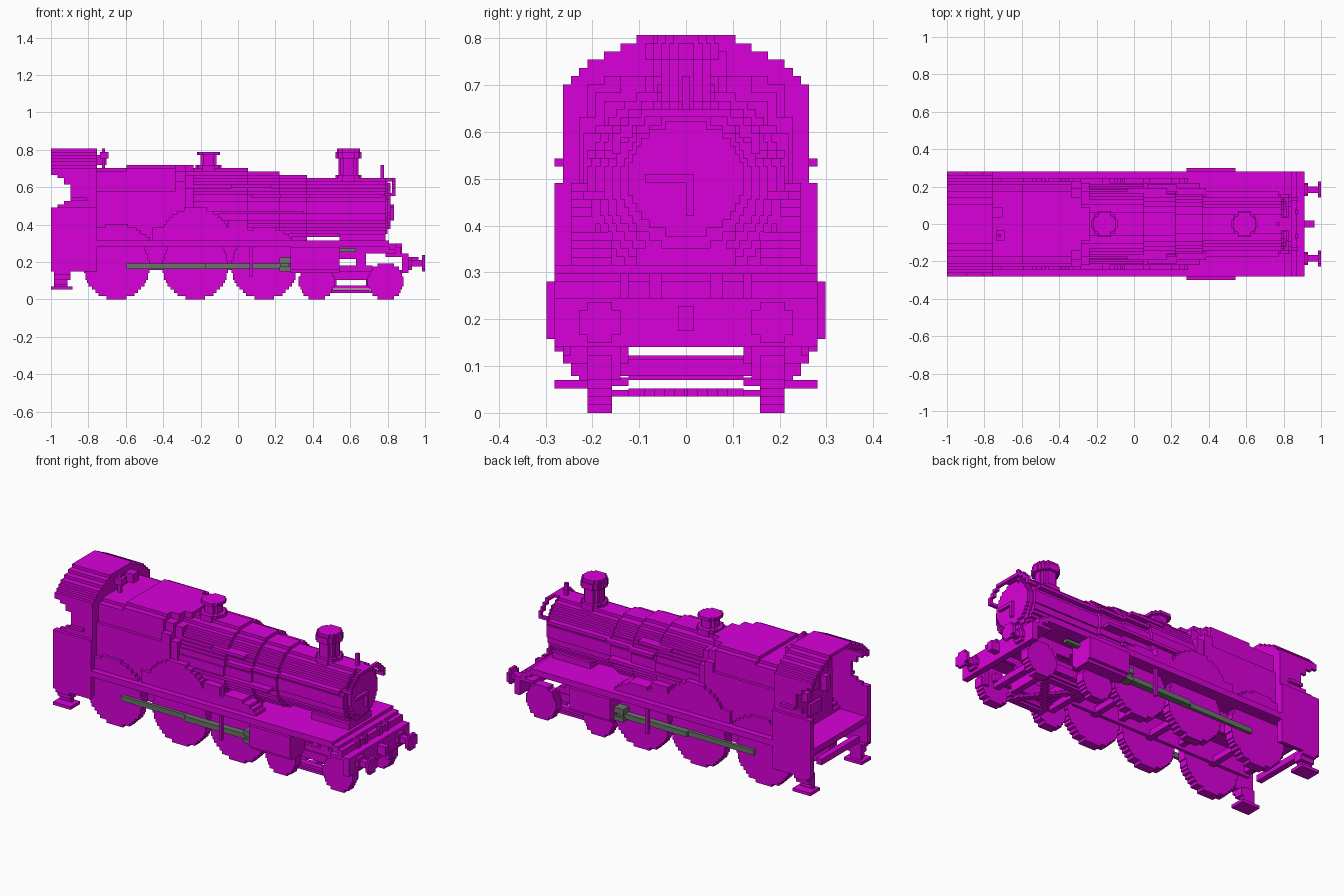
import bpy, bmesh, math
from mathutils import Vector

cube = bpy.data.objects.get("Cube")
if cube:
    bpy.data.objects.remove(cube, do_unlink=True)

V = 2 / 114  # one block of the stepped style; all sizes below are in blocks


def material(name, rgb):
    m = bpy.data.materials.new(name)
    m.use_nodes = True
    m.diffuse_color = (*rgb, 1)
    m.node_tree.nodes["Principled BSDF"].inputs["Base Color"].default_value = (*rgb, 1)
    return m


MAGENTA = material("magenta", (0.70, 0.0, 0.70))
GREY = material("steel_grey", (0.14, 0.18, 0.14))


def finish(bm, name, mat):
    bmesh.ops.recalc_face_normals(bm, faces=bm.faces)
    me = bpy.data.meshes.new(name)
    bm.to_mesh(me)
    bm.free()
    me.materials.append(mat)
    ob = bpy.data.objects.new(name, me)
    bpy.context.collection.objects.link(ob)


def boxes(name, items, mat=MAGENTA, mirror=False):
    """Boxes given as (x0, x1, y0, y1, z0, z1), optionally on both sides."""
    bm = bmesh.new()
    if mirror:
        items = items + [(a, b, -d, -c, e, f) for a, b, c, d, e, f in items]
    for x0, x1, y0, y1, z0, z1 in items:
        vs = bmesh.ops.create_cube(bm, size=1)["verts"]
        for v in vs:
            v.co = Vector((x0 + (v.co.x + .5) * (x1 - x0), y0 + (v.co.y + .5) * (y1 - y0),
                           z0 + (v.co.z + .5) * (z1 - z0))) * V
    finish(bm, name, mat)


def stepped(name, axis, a, b, rows, mat=MAGENTA):
    """Extrude a stepped outline, rows of (h0, h1, lo, hi), from a to b along an axis."""
    up = [p for h0, h1, lo, hi in rows for p in ((hi, h0), (hi, h1))]
    down = [p for h0, h1, lo, hi in reversed(rows) for p in ((lo, h1), (lo, h0))]
    pts = []
    for p in up + down:
        if not pts or p != pts[-1]:
            pts.append(p)
    place = {"x": lambda u, h, t: (t, u, h), "y": lambda u, h, t: (u, t, h),
             "z": lambda u, h, t: (u, h, t)}[axis]
    bm = bmesh.new()
    face = bm.faces.new([bm.verts.new(Vector(place(u, h, a)) * V) for u, h in pts])
    out = bmesh.ops.extrude_face_region(bm, geom=[face])["geom"]
    shift = Vector(place(0, 0, b - a)) * V
    bmesh.ops.translate(bm, vec=shift, verts=[g for g in out if isinstance(g, bmesh.types.BMVert)])
    finish(bm, name, mat)


def disc(cu, ch, r, base=None):
    """Rows of a stepped circle, optionally cut off below base."""
    rows = []
    for k in range(int(2 * r)):
        h = -r + k
        w = round(math.sqrt(max(r * r - (h + .5) ** 2, 0)) * 2) / 2
        if base is not None and ch + h < base:
            continue
        if rows and rows[-1][3] == cu + w:
            rows[-1] = (rows[-1][0], ch + h + 1, cu - w, cu + w)
        else:
            rows.append((ch + h, ch + h + 1, cu - w, cu + w))
    return rows


def both(name, a, b, rows, mat=MAGENTA):
    for side, s in (("left", 1), ("right", -1)):
        stepped(f"{side}_{name}", "y", s * a, s * b, rows, mat)


# Boiler: tapering rings, smokebox and door
for i, (x0, x1, r) in enumerate([(-16, 3, 12), (3, 12.6, 11), (12.6, 21, 10), (21, 45, 9)]):
    stepped(f"boiler_ring_{i + 1}", "x", x0, x1, disc(0, 28, r))
stepped("smokebox_front_ring", "x", 45, 45.5, disc(0, 28, 8))
stepped("smokebox_door", "x", 45.5, 46.5, disc(0, 28.5, 7))
boxes("door_handles", [(46.5, 47.5, -5, 1, 28, 29), (46.5, 47.5, 0, 1, 24, 28)])
boxes("smokebox_visor", [(44, 48, -2, 2, 36, 37), (43.5, 44.5, -.5, .5, 37, 41)])
boxes("smokebox_arch_rail", [(47, 48, 0, 5.5, 36, 37), (47, 48, 5, 7, 35, 36), (47, 48, 6.5, 8, 33.5, 35),
                             (47, 48, 8, 9, 31.5, 34), (44.5, 48, 8, 9, 31.5, 32.5)], mirror=True)
boxes("smokebox_saddle", [(31, 45, -6, 6, 17, 20)])

# Square-shouldered firebox, lower towards the cab and narrowing at the front
stepped("firebox_rear", "x", -43, -34, [(17, 33, -13, 13), (33, 39, -12, 12), (39, 40, -10, 10)])
stepped("firebox", "x", -34, -19, [(17, 33, -13, 13), (33, 40, -12, 12), (40, 41, -10, 10)])
stepped("firebox_front", "x", -19, -16, [(17, 36, -13, 13), (36, 39, -11, 11), (39, 41, -8, 8)])
stepped("firebox_shoulder", "x", -16, -13.5, [(17, 34, -12.5, 12.5), (34, 38, -10, 10), (38, 41, -5, 5)])

# Chimney and safety valve
for i, (z0, z1, r) in enumerate([(36, 38, 4), (38, 43, 3), (43, 45, 4), (45, 46, 3.5)]):
    stepped(f"chimney_{i + 1}", "z", z0, z1, disc(33.7, 0, r))
for i, (z0, z1, r) in enumerate([(39, 41, 4), (41, 44, 2.5), (44, 45, 3.5)]):
    stepped(f"safety_valve_{i + 1}", "z", z0, z1, disc(-9, 0, r))

# Boiler handrails and pipes
boxes("handrails", [(4, 13, 10, 12, 31, 32), (13, 22, 9, 11, 31, 32), (22, 44, 8, 10, 31, 32)], mirror=True)
boxes("boiler_pipes", [(-14, 20, 10, 12.5, 26, 27), (-2, 10, 8, 11, 34, 35)], mirror=True)
boxes("whistle", [(-41.5, -40.5, -4, -3, 39, 46), (-42, -39.5, -5, -2, 43, 45),
                  (-43, -40, 2, 5, 41, 44)])

# Cab: arched roof, cut-out sides, front wall, backhead, steps
roof = [(39, 15), (40, 14), (41, 13), (42, 12), (43, 10), (44, 8)]
inner = [14, 13, 12, 10, 8, 6]
boxes("cab_roof", [(-57, -43, n - 1, w, z, z + 1) for (z, w), n in zip(roof, inner)], mirror=True)
boxes("cab_roof_top", [(-57, -43, -6, 6, 45, 46)])
both("cab_side", 14, 15, [(9, 28, -57, -43), (28, 29, -55, -43), (29, 30, -53, -43), (30, 35, -51, -43),
                          (35, 37, -53, -43), (37, 38, -55, -43), (38, 40, -57, -43)])
boxes("cab_lower_sheet", [(-57, -43, 15, 16, 8.5, 28)], mirror=True)
boxes("cab_handles", [(-51, -46, 15, 16, 30, 31)], mirror=True)
stepped("cab_front", "x", -44, -43, [(16, 40, -15, 15), (40, 41, -14, 14), (41, 42, -13, 13),
                                     (42, 43, -12, 12), (43, 44, -10, 10), (44, 45, -8, 8), (45, 46, -6, 6)])
stepped("backhead", "x", -47, -44, [(18, 33, -10, 10), (33, 36, -8, 8), (36, 38, -6, 6)])
boxes("backhead_fittings", [(-48, -47, -3, 3, 22, 26), (-49, -47, -6, -4, 28, 33), (-49, -47, 4, 6, 28, 31),
                            (-48, -47, -2, 2, 30, 35)])
boxes("cab_steps", [(-57, -50.5, 11, 16, 3, 4), (-56, -52, 12, 13, 4, 9), (-56, -52, 12, 14, 4.5, 6),
                    (-56, -51, 12, 15, 6, 7.5), (-56, -51, 12, 16, 7.5, 8.5)], mirror=True)

# Running plate, front drop and buffer beam
boxes("running_plate", [(-57, 46, -16, 16, 16, 18)])
boxes("front_drop", [(46, 48, -16, 16, 15, 17), (48, 49.5, -16, 16, 14, 16), (45, 52, -16, 16, 13, 14)])
boxes("buffer_beam", [(50, 52, -16, 16, 8, 14)])
boxes("rear_beam", [(-57, -55, -10, 10, 11, 13)])
boxes("lamp_irons", [(49, 50, 3, 4.5, 14, 17)], mirror=True)
boxes("coupling_hook", [(52, 55, -1, 1, 10, 13)])
for side, y in (("left", 10.5), ("right", -10.5)):
    stepped(f"{side}_buffer_housing", "x", 52, 53, disc(y, 11, 2))
    stepped(f"{side}_buffer_shank", "x", 53, 56, disc(y, 11, 1))
    stepped(f"{side}_buffer_head", "x", 56, 57, disc(y, 11, 2.5))

# Splashers above the driving wheels, reversing gear boxes on the running plate
for name, x, z, r in (("rear", -37, 10, 13), ("middle", -13, 17, 11), ("front", 8, 10, 12)):
    both(f"{name}_splasher", 9, 14, disc(x, z, r, 18))
boxes("plate_boxes", [(-3, 3, 11, 14, 18, 24), (-26, -22, 12, 14, 18, 22)], mirror=True)

# Main frames, axles and driving wheels
boxes("main_frame", [(-50, 17, 7, 8, 9, 17), (17, 50, 7, 8, 14, 17), (31, 36, 7, 8, 12.3, 14),
                     (30, 41, 7, 8, 8.5, 10.3), (36, 39, 7, 8, 10.3, 14)], mirror=True)
boxes("frame_stretchers", [(x, x + 2, -7, 7, 10, 16) for x in (-50, -25, -2, 15)])
for name, x in (("rear", -37), ("middle", -13), ("front", 8)):
    both(f"{name}_driving_wheel", 9, 12, disc(x, 10, 10))
    boxes(f"{name}_axle", [(x - 1, x + 1, -9, 9, 9, 11)])

# Cylinders and motion
for s, side in ((1, "left"), (-1, "right")):
    stepped(f"{side}_cylinder", "x", 16, 31,
            [(8, 9, s * 13 - 3, s * 13 + 3), (9, 16, s * 13 - 4, s * 13 + 4)])
boxes("coupling_rod", [(-34, 13, 12, 13, 9.3, 11)], GREY, True)
boxes("connecting_rod", [(-10, 13, 13, 14, 9.3, 11)], GREY, True)
boxes("crosshead", [(12.6, 16, 12, 15, 8.5, 10), (12.6, 16, 12, 15, 11, 12.8),
                    (13, 15.5, 12, 14.5, 10, 11)], GREY, True)
boxes("valve_rod", [(31, 36, 11, 12.5, 14.5, 15.5)], GREY, True)
boxes("motion_bracket", [(3.5, 4.5, 14, 15, 7, 16)], mirror=True)

# Bogie wheels, frame and cross brace
for name, x in (("rear", 24), ("front", 45)):
    both(f"{name}_bogie_wheel", 9, 12, disc(x, 5.5, 5.5))
    boxes(f"{name}_bogie_axle", [(x - 1, x + 1, -9, 9, 4.5, 6.5)])
boxes("bogie_frame", [(22, 47, 7, 8.5, 6, 8.5), (28, 41, 7, 9, 3.3, 4.3), (28, 41, 7, 9, 2, 2.8)], mirror=True)
boxes("bogie_stretchers", [(x, x + 2, -7, 7, 4, 7) for x in (28, 39)])
boxes("bogie_cross_brace", [(28 + i, 30 + i, -7 + i * 1.2, -5 + i * 1.2, 2, 3) for i in range(11)],
      mirror=True)
boxes("guard_irons", [(48.5, 50, 8, 9.5, 4, 9)], mirror=True)
